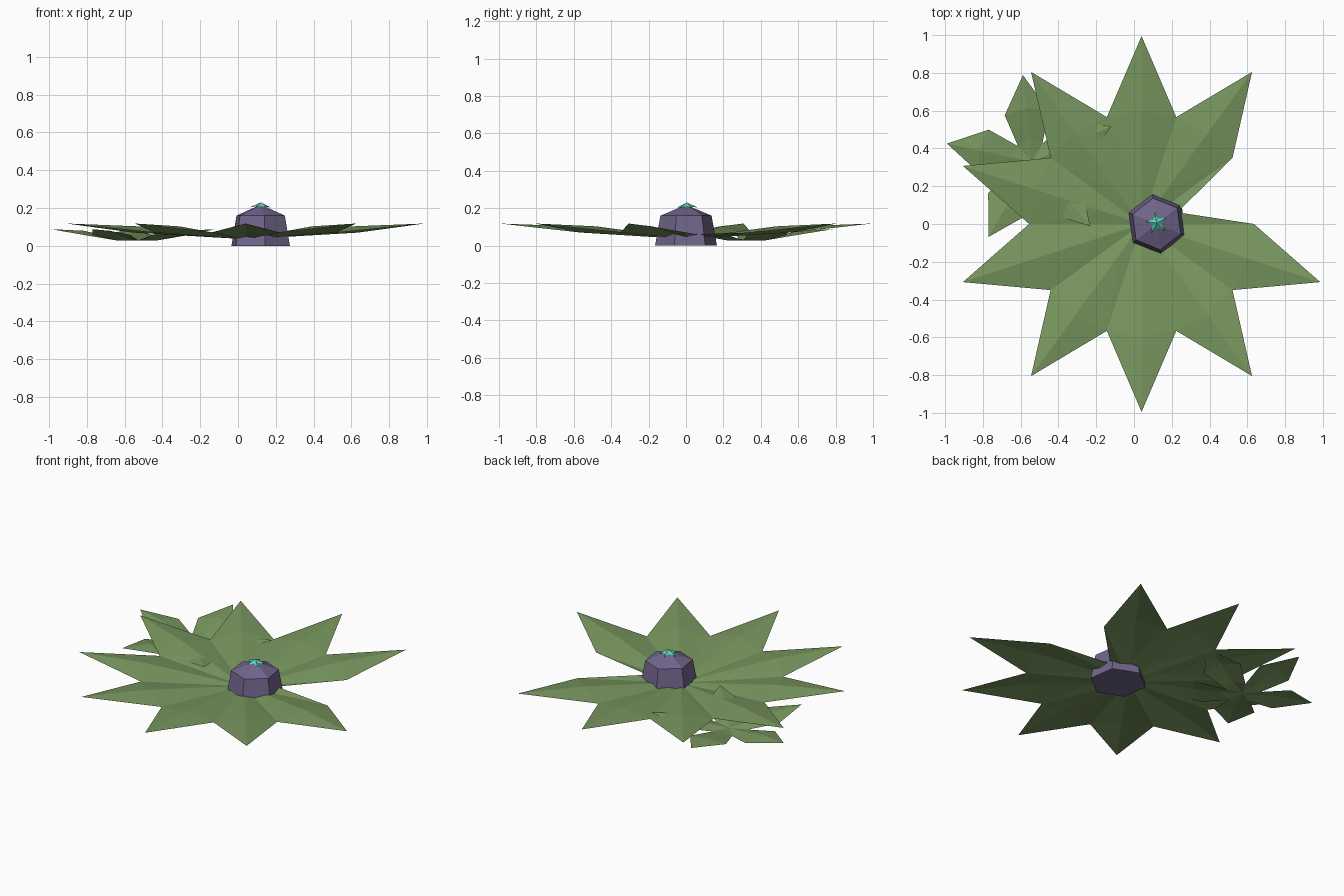
import bpy, bmesh, math

if "Cube" in bpy.data.objects:
    bpy.data.objects.remove(bpy.data.objects["Cube"])


def material(name, rgb):
    m = bpy.data.materials.new(name)
    m.diffuse_color = (*rgb, 1)
    m.use_nodes = True
    m.node_tree.nodes["Principled BSDF"].inputs["Base Color"].default_value = m.diffuse_color
    return m


green = material("leaf green", (0.19, 0.31, 0.115))
purple = material("dusky purple", (0.165, 0.13, 0.26))
teal = material("bright teal", (0.10, 0.68, 0.50))


def polar(center, r, deg, z):
    a = math.radians(deg)
    return (center[0] + r * math.cos(a), center[1] + r * math.sin(a), z)


def build(name, faces, mat):
    # faces are lists of points, merged where they meet
    bm = bmesh.new()
    for f in faces:
        bm.faces.new([bm.verts.new(p) for p in f])
    bmesh.ops.remove_doubles(bm, verts=bm.verts, dist=0.0005)
    mesh = bpy.data.meshes.new(name)
    bm.to_mesh(mesh)
    bm.free()
    mesh.materials.append(mat)
    obj = bpy.data.objects.new(name, mesh)
    bpy.context.collection.objects.link(obj)
    return obj


def leaf_rosette(name, c, z0, angles, half, rib, edges, tip):
    # each leaf: raised rib (r, z), outline points (r, angle share, z), tip (r, z)
    faces = []
    for a in angles:
        ribs = [(c[0], c[1], z0)] + [polar(c, r, a, z) for r, z in rib]
        ribs.append(polar(c, tip[0], a, tip[1]))
        for s in (1, -1):
            out = [polar(c, r, a + s * half * k, z) for r, k, z in edges]
            tris = [(ribs[0], ribs[1], out[0])]
            for i in range(1, len(ribs) - 1):
                j = min(i, len(out) - 1)
                if j != min(i - 1, len(out) - 1):
                    tris.append((ribs[i], out[j], out[j - 1]))
                tris.append((ribs[i], ribs[i + 1], out[j]))
            for t in tris:
                # keep every face looking upwards
                (x0, y0, _), (x1, y1, _), (x2, y2, _) = t
                up = (x1 - x0) * (y2 - y0) - (x2 - x0) * (y1 - y0)
                faces.append(t if up > 0 else t[::-1])
    return build(name, faces, green)


# Large ten-part leaf with one leaflet missing
large = (0.04, 0.0)
leaf_rosette("large_leaf", large, 0.035, [18 + 36 * k for k in range(1, 10)], 18,
             [(0.2, 0.06), (0.595, 0.103)], [(0.595, 1, 0.07)], (0.995, 0.118))
# Base slivers that join the gap to the bud
build("leaf_base", [[(0.04, 0, 0.035), polar(large, 0.595, 0, 0.07), polar(large, 0.2, 18, 0.06)],
                    [(0.04, 0, 0.035), polar(large, 0.2, 18, 0.06), polar(large, 0.595, 36, 0.07)]], green)

# Small five-part leaf tucked underneath
leaf_rosette("small_leaf", (-0.54, 0.33), 0.028, [24 + 72 * k for k in range(5)], 36,
             [(0.12, 0.045), (0.285, 0.08)], [(0.11, 1, 0.028), (0.285, 0.68, 0.058)], (0.46, 0.088))

# Six-sided bud
bud = (0.12, 0.0)
base = [polar(bud, 0.167, 38 + 60 * k, 0) for k in range(6)]
rim = [polar(bud, 0.138, 38 + 60 * k, 0.16) for k in range(6)]
apex = (0.12, 0, 0.218)
faces = [base[::-1]]
for k in range(6):
    n = (k + 1) % 6
    faces += [[base[k], base[n], rim[n], rim[k]], [rim[k], rim[n], apex]]
build("bud", faces, purple)

# Five-pointed star on the bud
star = []
top = (0.12, 0.005, 0.23)
for k in range(5):
    a = 100 + 72 * k
    tip = polar(top, 0.06, a, 0.203)
    left, right = polar(top, 0.025, a + 36, 0.21), polar(top, 0.025, a - 36, 0.21)
    star += [[top, tip, left], [top, right, tip]]
build("star", star, teal)
